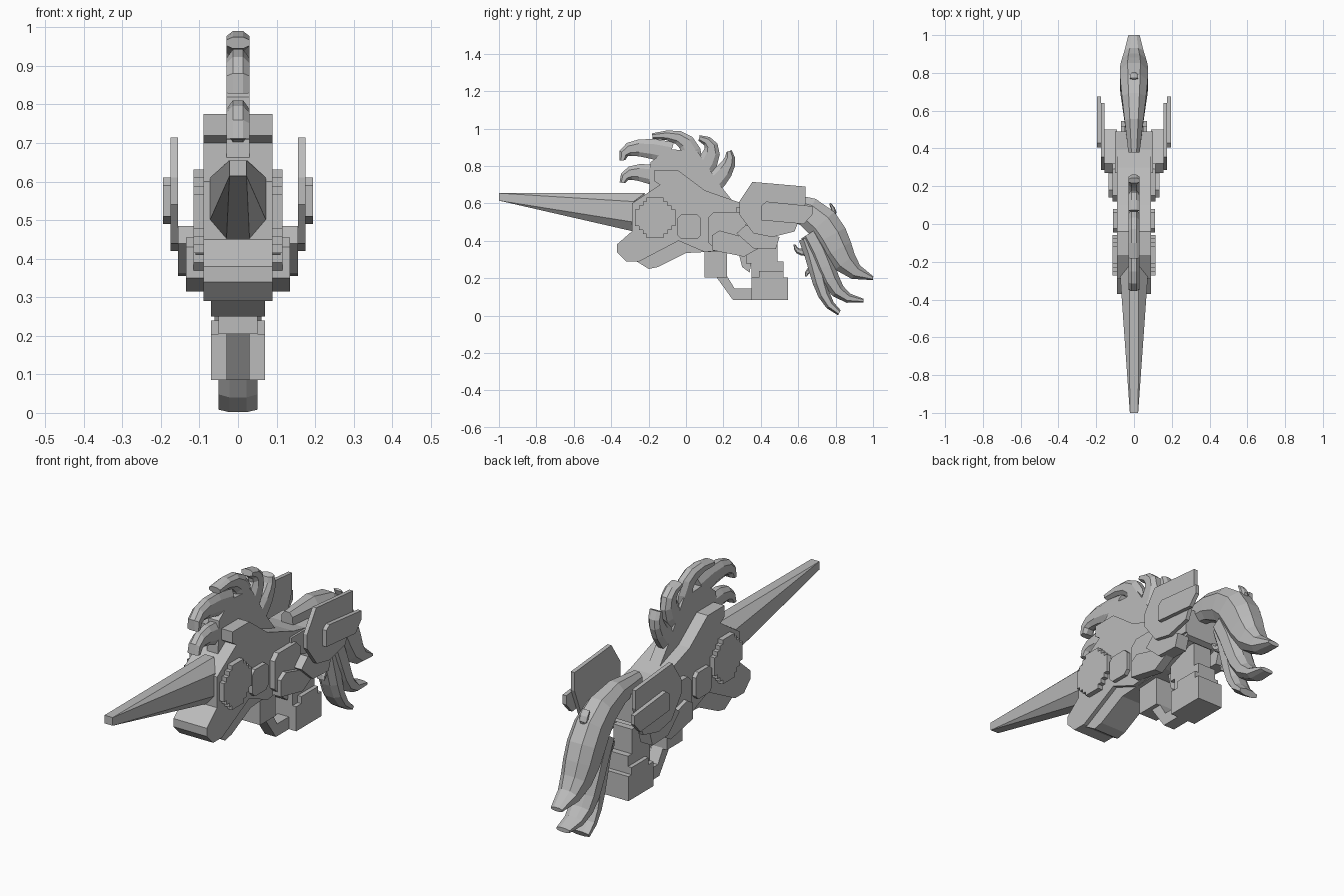
import bpy
import bmesh
from mathutils import Vector

default_cube = bpy.data.objects.get("Cube")
if default_cube:
    bpy.data.objects.remove(default_cube)

# One plain colour for every part
GREY = (0.5, 0.5, 0.5, 1)
grey = bpy.data.materials.new("plain grey")
grey.use_nodes = True
grey.diffuse_color = GREY
grey.node_tree.nodes["Principled BSDF"].inputs["Base Color"].default_value = GREY


def finish(name, bm):
    bmesh.ops.recalc_face_normals(bm, faces=bm.faces)
    mesh = bpy.data.meshes.new(name)
    bm.to_mesh(mesh)
    bm.free()
    mesh.materials.append(grey)
    part = bpy.data.objects.new(name, mesh)
    bpy.context.collection.objects.link(part)


def bridge(bm, first, second):
    """Join two rings of vertices with a band of quads."""
    for i in range(len(first)):
        bm.faces.new((first[i - 1], first[i], second[i], second[i - 1]))


def slab(name, outline, inner, outer):
    """Extrude a side outline of (y, z) points between two x positions."""
    bm = bmesh.new()
    rings = [[bm.verts.new((x, y, z)) for y, z in outline] for x in (inner, outer)]
    bridge(bm, *rings)
    for ring in rings:
        bm.faces.new(ring)
    finish(name, bm)


def centred(name, half_width, outline):
    slab(name, outline, -half_width, half_width)


def pair(name, inner, outer, outline):
    slab("left_" + name, outline, inner, outer)
    slab("right_" + name, outline, -inner, -outer)


def rectangle(front, back, bottom, top):
    return [(front, bottom), (back, bottom), (back, top), (front, top)]


def cut_rectangle(front, back, bottom, top, cut=.03):
    """Rectangle with its four corners cut off."""
    outline = []
    for y, z, to_y, to_z in ((front, bottom, cut, cut), (back, bottom, -cut, cut),
                             (back, top, -cut, -cut), (front, top, cut, -cut)):
        corner = [(y, z + to_z), (y + to_y, z)]
        outline += corner if to_y * to_z > 0 else corner[::-1]
    return outline


def stepped_disc(middle_y, middle_z, flat, step, count):
    """Round outline made of equal square steps."""
    radius = flat + step * count
    quarter = []
    for i in range(count):
        quarter.append((radius - step * i, flat + step * i))
        quarter.append((radius - step * (i + 1), flat + step * i))
    quarter.append((flat, radius))
    outline = []
    for side, up in ((1, 1), (-1, 1), (-1, -1), (1, -1)):
        for y, z in quarter[::side * up]:
            outline.append((middle_y + side * y, middle_z + up * z))
    return outline


def bezier(points, t):
    """Point and direction on a curve of any degree."""
    points = [Vector(p) for p in points]
    while len(points) > 2:
        points = [a.lerp(b, t) for a, b in zip(points, points[1:])]
    start, end = points
    return start.lerp(end, t), (end - start).normalized()


def blend(values, t):
    start, middle, end = values
    return start * (1 - t) ** 2 + middle * 2 * t * (1 - t) + end * t * t


def strand(name, path, thickness, half_width, steps=5):
    """Sweep a chamfered section along a curve in the side plane."""
    section = [(x * side, h * up) for side, up in ((1, 1), (1, -1), (-1, -1), (-1, 1))
               for x, h in ((.45, .5), (1, .25))[::side * up]]
    bm = bmesh.new()
    rings = []
    for i in range(steps + 1):
        t = i / steps
        centre, along = bezier(path, t)
        across = Vector((-along.y, along.x))
        ring = []
        for x, h in section:
            y, z = centre + across * h * blend(thickness, t)
            ring.append(bm.verts.new((x * blend(half_width, t), y, z)))
        rings.append(ring)
    for first, second in zip(rings, rings[1:]):
        bridge(bm, first, second)
    bm.faces.new(rings[0])
    bm.faces.new(rings[-1])
    finish(name, bm)


# Lance: eight-sided root tapering to a small square tip
bm = bmesh.new()
for side in (-1, 1):
    for x, y, z in ((.025, -.22, .655), (.073, -.28, .61), (.073, -.28, .5), (.03, -.28, .45),
                    (.022, -1, .655), (.022, -1, .615)):
        bm.verts.new((side * x, y, z))
bmesh.ops.convex_hull(bm, input=bm.verts)
bmesh.ops.dissolve_limit(bm, angle_limit=.01, verts=bm.verts, edges=bm.edges)
finish("lance", bm)

# Body with jaw, crest block and sloping back
centred("body", .09, [
    (-.37, .34), (-.37, .38), (-.29, .45), (-.29, .6), (-.17, .68), (-.14, .7), (-.17, .72),
    (-.17, .775), (-.04, .775), (.1, .67), (.3, .6), (.49, .56), (.49, .44), (.3, .36),
    (.1, .34), (-.04, .4), (-.25, .29), (-.32, .29)])
centred("lower_body", .07, [(-.28, .3), (-.2, .25), (-.15, .26), (0, .335), (.3, .35),
                            (.48, .42), (-.2, .45)])
centred("rear_block", .1, rectangle(.27, .49, .45, .58))

# Mane: thin hub and curled spikes
centred("mane_hub", .03, [(-.2, .6), (-.19, .82), (-.1, .89), (.06, .88), (.18, .7), (.26, .6)])
spikes = {
    "lowest": ((-.1, .73), (-.33, .81), (-.34, .71)),
    "front": ((-.08, .87), (-.35, .94), (-.34, .83)),
    "top": ((.03, .82), (.04, .99), (-.18, .96)),
    "back": ((.08, .77), (.2, .92), (.07, .95)),
    "rear": ((.12, .69), (.26, .8), (.23, .88)),
}
for place, path in spikes.items():
    strand("mane_spike_" + place, path, (.12, .09, .03), (.03, .03, .03))

# Panels on the flanks
pair("stepped_disc", .085, .115, stepped_disc(-.165, .523, .045, .021, 3))
pair("small_panel", .085, .11, cut_rectangle(-.045, .08, .41, .54, .02))
pair("middle_panel", .085, .115, cut_rectangle(.12, .32, .36, .555))

# Folded wings: overlapping plates stepping outwards
pair("wing_plate_lower", .09, .135, [(.14, .35), (.14, .43), (.18, .455), (.38, .4),
                                     (.39, .36), (.31, .315)])
pair("wing_plate_inner", .09, .155, [(.27, .44), (.32, .485), (.5, .42), (.48, .355), (.36, .36)])
pair("wing_plate_large", .155, .175, [(.285, .54), (.285, .61), (.355, .715), (.64, .69),
                                      (.64, .6), (.58, .45), (.46, .42), (.36, .44)])
pair("wing_plate_outer", .175, .195, [(.405, .51), (.405, .59), (.43, .61), (.675, .585),
                                      (.675, .54), (.63, .49)])

# Handle, trigger and guard
centred("guard_front", .05, rectangle(.1, .22, .205, .36))
centred("guard_bar", .03, [(.16, .21), (.25, .085), (.37, .085), (.37, .145), (.26, .145), (.22, .21)])
centred("handle_base", .07, rectangle(.35, .545, .085, .205))
centred("handle_step", .07, rectangle(.39, .52, .2, .24))
centred("handle_middle", .05, rectangle(.35, .52, .2, .29))
centred("handle_top", .05, rectangle(.32, .49, .28, .41))
centred("trigger", .03, [(.28, .34), (.3, .26), (.34, .23), (.36, .34)])

# Tail: one thick strand above two thinner ones
strand("tail_upper", ((.38, .6), (.9, .62), (.7, .25), (1, .2)), (.08, .31, .02), (.03, .12, .03), 8)
strand("tail_middle", ((.66, .44), (.78, .25), (.75, .08), (.95, .08)), (.1, .13, .02), (.06, .07, .035), 6)
strand("tail_lower", ((.65, .42), (.72, .25), (.7, .08), (.82, .015)), (.1, .09, .03), (.05, .05, .05), 6)

# Small curled tufts on the tail
tufts = {
    "high": ((.74, .53), (.82, .53), (.77, .6)),
    "back": ((.8, .36), (.88, .37), (.86, .42)),
    "inner": ((.67, .35), (.59, .32), (.58, .38)),
    "low": ((.72, .25), (.65, .26), (.64, .21)),
}
for place, path in tufts.items():
    strand("tail_tuft_" + place, path, (.05, .04, .01), (.02, .02, .02))
